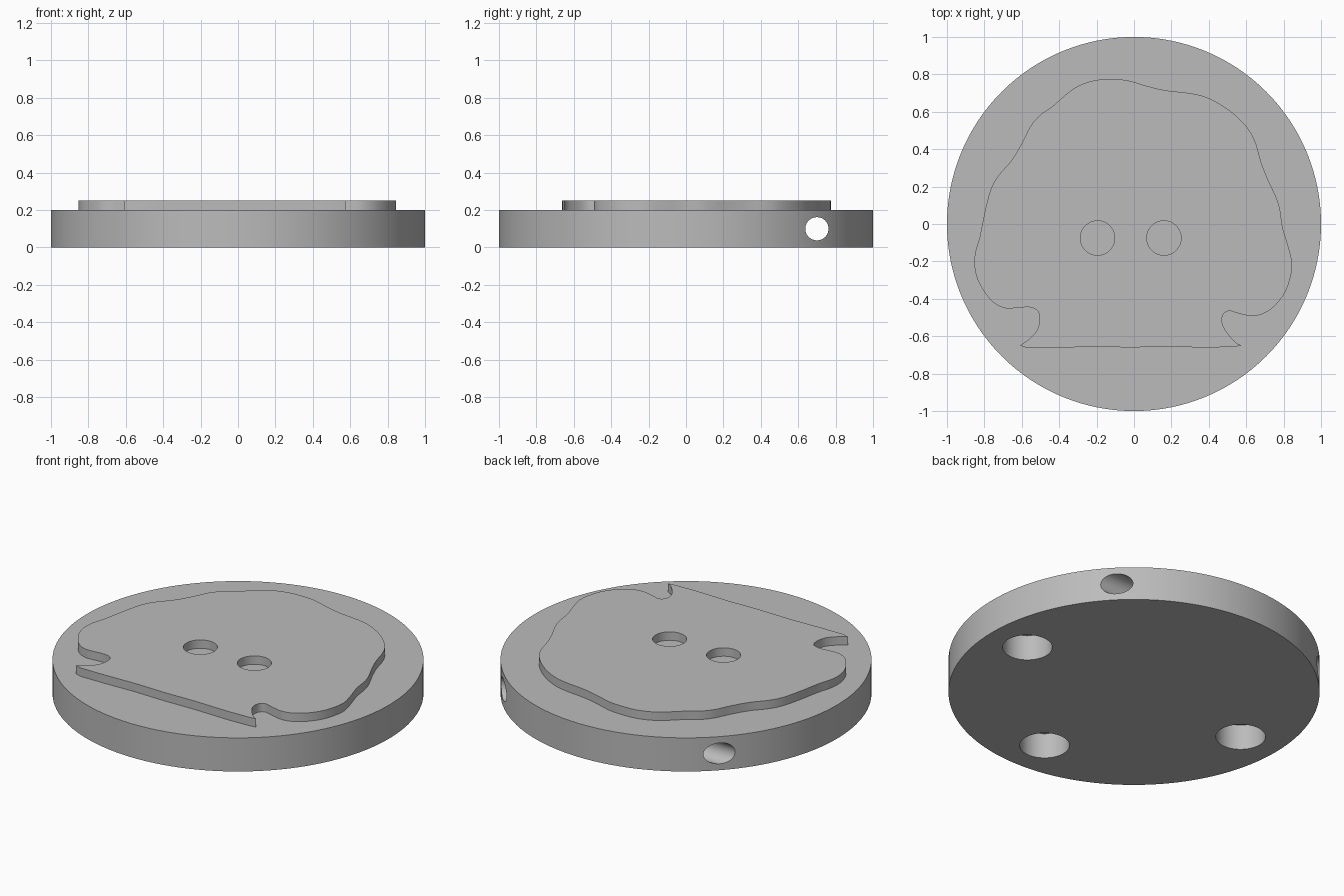
import bpy, bmesh, math
from mathutils import Vector, Matrix

if "Cube" in bpy.data.objects:
    bpy.data.objects.remove(bpy.data.objects["Cube"])

grey = bpy.data.materials.new("plain grey")
grey.diffuse_color = (0.5, 0.5, 0.5, 1)
grey.use_nodes = True
grey.node_tree.nodes["Principled BSDF"].inputs["Base Color"].default_value = grey.diffuse_color


def add_object(name, bm):
    bmesh.ops.recalc_face_normals(bm, faces=bm.faces)
    mesh = bpy.data.meshes.new(name)
    bm.to_mesh(mesh)
    bm.free()
    mesh.materials.append(grey)
    obj = bpy.data.objects.new(name, mesh)
    bpy.context.collection.objects.link(obj)
    return obj


def cylinder(name, centre, radius, depth, sides=64, axis="Z"):
    bm = bmesh.new()
    turn = Matrix.Rotation(math.pi / 2, 4, "Y") if axis == "X" else Matrix()
    bmesh.ops.create_cone(bm, cap_ends=True, segments=sides, radius1=radius,
                          radius2=radius, depth=depth,
                          matrix=Matrix.Translation(centre) @ turn)
    return add_object(name, bm)


def smooth_path(points, steps=4):
    """Catmull-Rom curve through an open list of points."""
    pts = [Vector(p) for p in points]
    pts = [2 * pts[0] - pts[1]] + pts + [2 * pts[-1] - pts[-2]]
    path = []
    for a, b, c, d in zip(pts, pts[1:], pts[2:], pts[3:]):
        for i in range(steps):
            t = i / steps
            path.append(0.5 * (2 * b + (c - a) * t + (2 * a - 5 * b + 4 * c - d) * t ** 2
                               + (3 * b - a - 3 * c + d) * t ** 3))
    return path + [pts[-2]]


def combine(target, other, operation):
    mod = target.modifiers.new(operation.lower(), "BOOLEAN")
    mod.operation, mod.object, mod.solver = operation, other, "EXACT"
    bpy.context.view_layer.objects.active = target
    bpy.ops.object.modifier_apply(modifier=mod.name)
    bpy.data.objects.remove(other)


# Raised outline, from the lower right corner around to the lower left corner
outline = [
    (.575, -.65), (.54, -.63), (.49, -.57), (.47, -.52), (.48, -.48), (.51, -.465),
    (.565, -.48), (.63, -.492), (.69, -.48), (.75, -.44), (.805, -.37), (.835, -.29),
    (.845, -.21), (.825, -.12), (.795, -.02), (.78, .08), (.757, .15), (.715, .24),
    (.68, .33), (.655, .42), (.62, .495), (.555, .57), (.47, .635), (.38, .68),
    (.295, .7), (.165, .715), (.055, .742), (-.035, .768), (-.125, .774), (-.21, .768),
    (-.29, .742), (-.355, .7), (-.435, .63), (-.505, .58), (-.555, .52), (-.6, .43),
    (-.655, .34), (-.72, .265), (-.76, .2), (-.785, .12), (-.805, .03), (-.825, -.07),
    (-.848, -.15), (-.853, -.22), (-.837, -.295), (-.795, -.37), (-.745, -.425),
    (-.69, -.45), (-.64, -.45), (-.56, -.445), (-.515, -.465), (-.505, -.515),
    (-.52, -.57), (-.56, -.615), (-.61, -.65),
]
base_edge = [(-.57, -.663), (-.42, -.662), (-.22, -.656), (-.02, -.66),
             (.18, -.656), (.4, -.661), (.54, -.656)]

bm = bmesh.new()
loop = smooth_path(outline) + [Vector(p) for p in base_edge]
face = bm.faces.new([bm.verts.new((p.x, p.y, 0.17)) for p in loop])
top = bmesh.ops.extrude_face_region(bm, geom=[face])["geom"]
bmesh.ops.translate(bm, vec=(0, 0, 0.08),
                    verts=[v for v in top if isinstance(v, bmesh.types.BMVert)])
raised_plate = add_object("raised_plate", bm)

# Round base joined with the raised plate
disc = cylinder("disc", (0, 0, 0.1), 1, 0.2, 128)
combine(disc, raised_plate, "UNION")

# Two shallow round recesses in the plate
for x in (-0.195, 0.16):
    combine(disc, cylinder("recess_cutter", (x, -0.075, 0.25), 0.092, 0.1), "DIFFERENCE")

# Three blind sockets in the underside
for x, y in ((0.75, 0), (-0.75, 0), (0, -0.75)):
    combine(disc, cylinder("socket_cutter", (x, y, 0.05), 0.134, 0.2), "DIFFERENCE")

# Cord hole running straight through from side to side
combine(disc, cylinder("cord_cutter", (0, 0.7, 0.1), 0.062, 3, 48, "X"), "DIFFERENCE")

bpy.ops.object.select_all(action="DESELECT")
disc.select_set(True)
bpy.context.view_layer.objects.active = disc
bpy.ops.object.shade_smooth_by_angle(angle=math.radians(30))
